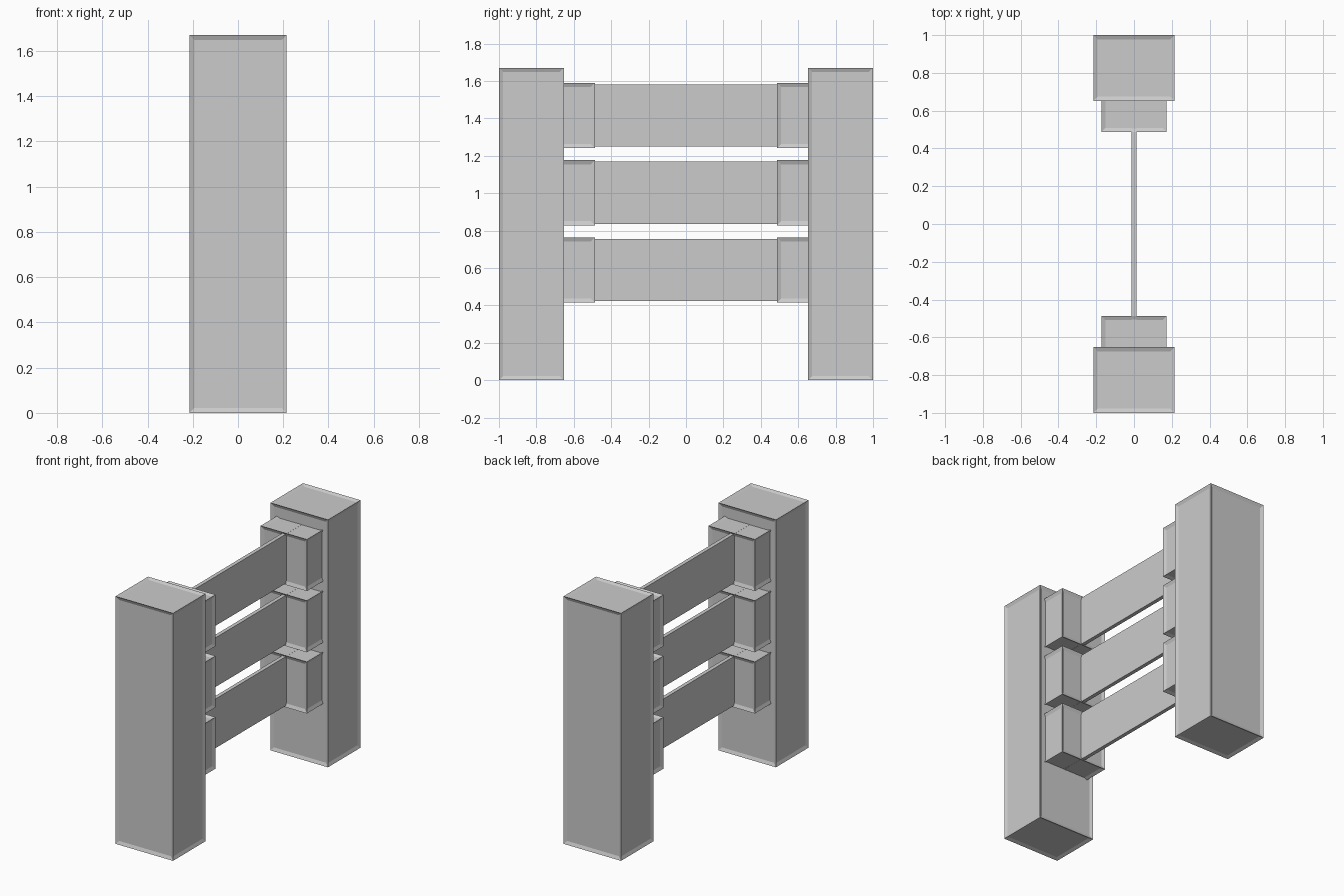
import bpy, bmesh
from mathutils import Matrix, Vector

if "Cube" in bpy.data.objects:
    bpy.data.objects.remove(bpy.data.objects["Cube"])


def box(name, lo, hi, rim=0.0, depth=0.0):
    """Box between two corners; optional sunken panel on every face."""
    lo, hi = Vector(lo), Vector(hi)
    bm = bmesh.new()
    m = Matrix.Translation((lo + hi) / 2) @ Matrix.Diagonal((*(hi - lo), 1))
    bmesh.ops.create_cube(bm, size=1, matrix=m)
    if rim:
        bmesh.ops.recalc_face_normals(bm, faces=bm.faces)
        bmesh.ops.inset_individual(bm, faces=bm.faces[:], thickness=rim,
                                   depth=-depth, use_even_offset=True)
    me = bpy.data.meshes.new(name)
    bm.to_mesh(me)
    bm.free()
    ob = bpy.data.objects.new(name, me)
    bpy.context.collection.objects.link(ob)
    return ob


RIM, DEPTH = 0.022, 0.009
RAIL_Z = (0.589, 1.002, 1.415)

for side, s in (("front", -1), ("back", 1)):
    # Upright posts
    y0, y1 = sorted((s * 0.652, s * 1.0))
    box(f"{side}_post", (-0.215, y0, 0), (0.215, y1, 1.67), RIM, DEPTH)
    # Spacer blocks, partly sunk into the posts
    y0, y1 = sorted((s * 0.487, s * 0.832))
    for i, z in enumerate(RAIL_Z):
        box(f"{side}_block_{i + 1}", (-0.173, y0, z - 0.174),
            (0.173, y1, z + 0.174), RIM, DEPTH)

# Thin horizontal rails
for i, z in enumerate(RAIL_Z):
    box(f"rail_{i + 1}", (-0.013, -0.7, z - 0.166), (0.013, 0.7, z + 0.166))
